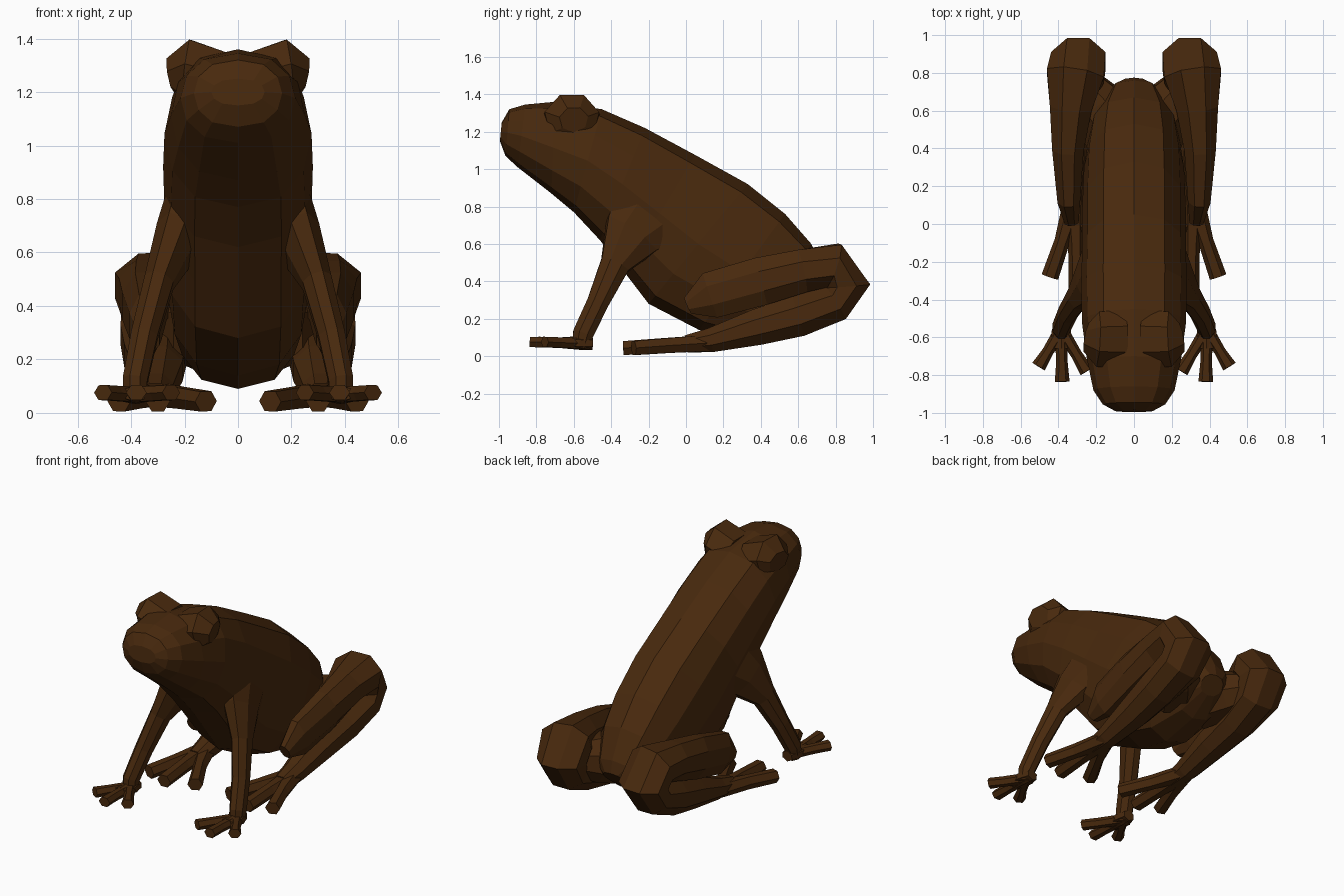
import bpy, bmesh, math
from mathutils import Vector

skin = bpy.data.materials.new("brown_skin")
skin.diffuse_color = (0.065, 0.022, 0.004, 1)


def loft(name, rings, mirror=False):
    """Skin a list of point rings, cap both ends, optionally mirror in x."""
    bm = bmesh.new()
    loops = [[bm.verts.new(p) for p in ring] for ring in rings]
    n = len(loops[0])
    for a, b in zip(loops, loops[1:]):
        for i in range(n):
            j = (i + 1) % n
            bm.faces.new((a[i], a[j], b[j], b[i]))
    bm.faces.new(loops[0][::-1])
    bm.faces.new(loops[-1])
    bmesh.ops.recalc_face_normals(bm, faces=bm.faces)
    mesh = bpy.data.meshes.new(name)
    bm.to_mesh(mesh)
    bm.free()
    mesh.materials.append(skin)
    ob = bpy.data.objects.new(name, mesh)
    bpy.context.collection.objects.link(ob)
    if mirror:
        ob.modifiers.new("mirror", 'MIRROR').use_mirror_merge = False
    return ob


def limb(name, stations, sides=8, ref=(1, 0, 0), turn=0.5):
    """Mirrored tube; each station is x, y, z, half width, half height."""
    pts = [Vector(s[:3]) for s in stations]
    rings = []
    for i, (p, s) in enumerate(zip(pts, stations)):
        t = (pts[min(i + 1, len(pts) - 1)] - pts[max(i - 1, 0)]).normalized()
        side = Vector(ref)
        side = (side - t * side.dot(t)).normalized()
        up = t.cross(side)
        angles = [2 * math.pi * (k + turn) / sides for k in range(sides)]
        rings.append([p + side * s[3] * math.cos(a) + up * s[4] * math.sin(a) for a in angles])
    return loft(name, rings, True)


# Body and head: back point (y, z), belly point (y, z), half width
sections = [
    (-0.985, 1.25, -0.995, 1.15, 0.10),
    (-0.945, 1.32, -0.965, 1.07, 0.165),
    (-0.86, 1.345, -0.90, 1.01, 0.215),
    (-0.70, 1.36, -0.72, 0.87, 0.25),
    (-0.45, 1.32, -0.60, 0.77, 0.275),
    (-0.22, 1.22, -0.46, 0.62, 0.28),
    (0.05, 1.075, -0.33, 0.45, 0.275),
    (0.33, 0.92, -0.20, 0.28, 0.275),
    (0.53, 0.76, 0.07, 0.14, 0.265),
    (0.67, 0.60, 0.30, 0.09, 0.235),
    (0.76, 0.42, 0.55, 0.14, 0.165),
    (0.775, 0.34, 0.69, 0.24, 0.08),
]
rings = []
for ty, tz, by, bz, w in sections:
    ring = []
    for k in range(12):
        a = 2 * math.pi * k / 12
        c, s = math.cos(a), math.sin(a)
        x = w * math.copysign(abs(s) ** 0.78, s) if abs(s) > 1e-6 else 0
        f = (1 + c) / 2
        ring.append((x, by + (ty - by) * f, bz + (tz - bz) * f))
    rings.append(ring)
loft("body", rings)

# Bulging eyes, faceted and leaning outward
limb("eyes", [(0.06, -0.61, 1.24, 0.16, 0.12), (0.195, -0.61, 1.275, 0.15, 0.135),
              (0.25, -0.60, 1.265, 0.08, 0.07)], 7, (0, 1, 0), 0.25)

# Front legs with shoulder, wrist and palm
limb("front_legs", [(0.175, -0.19, 0.76, 0.10, 0.24), (0.225, -0.29, 0.65, 0.09, 0.17),
                    (0.295, -0.38, 0.49, 0.06, 0.085), (0.35, -0.47, 0.29, 0.054, 0.063),
                    (0.385, -0.55, 0.12, 0.05, 0.06), (0.385, -0.565, 0.045, 0.045, 0.05)])
limb("palms", [(0.38, -0.50, 0.068, 0.04, 0.034), (0.385, -0.57, 0.07, 0.06, 0.036),
               (0.385, -0.66, 0.072, 0.055, 0.03)], 6)

# Front fingers
for i, (x, y) in enumerate([(0.505, -0.755), (0.38, -0.835), (0.25, -0.78)]):
    mx, my = 0.385 * 0.4 + x * 0.6, -0.56 * 0.4 + y * 0.6
    limb(f"front_fingers_{i + 1}", [(0.385, -0.56, 0.068, 0.036, 0.033), (mx, my, 0.073, 0.03, 0.032),
                                    (x, y, 0.076, 0.039, 0.032)], 6, turn=0)

# Folded hind legs: thigh runs back, turns at the joint, shin runs forward
limb("hind_legs", [(0.33, 0.01, 0.27, 0.04, 0.05), (0.345, 0.13, 0.325, 0.065, 0.135),
                   (0.35, 0.40, 0.40, 0.09, 0.14), (0.335, 0.62, 0.455, 0.12, 0.125),
                   (0.31, 0.785, 0.485, 0.165, 0.13), (0.295, 0.86, 0.375, 0.155, 0.135),
                   (0.305, 0.80, 0.285, 0.145, 0.11), (0.31, 0.60, 0.215, 0.125, 0.12),
                   (0.305, 0.38, 0.155, 0.105, 0.105), (0.31, 0.13, 0.085, 0.075, 0.07),
                   (0.31, 0.0, 0.065, 0.06, 0.05)])

# Hips joining the legs to the rump
limb("hips", [(0.10, 0.48, 0.32, 0.18, 0.17), (0.20, 0.64, 0.34, 0.15, 0.15),
              (0.29, 0.76, 0.36, 0.10, 0.11)])

# Hind toes
for i, (x, y) in enumerate([(0.445, -0.28), (0.30, -0.335), (0.12, -0.27)]):
    limb(f"hind_toes_{i + 1}", [(0.315, 0.12, 0.07, 0.06, 0.05),
                                (0.315 + (x - 0.315) * 0.5, 0.1 + (y - 0.1) * 0.5, 0.057, 0.041, 0.046),
                                (x, y, 0.043, 0.046, 0.043)], 6, turn=0)
